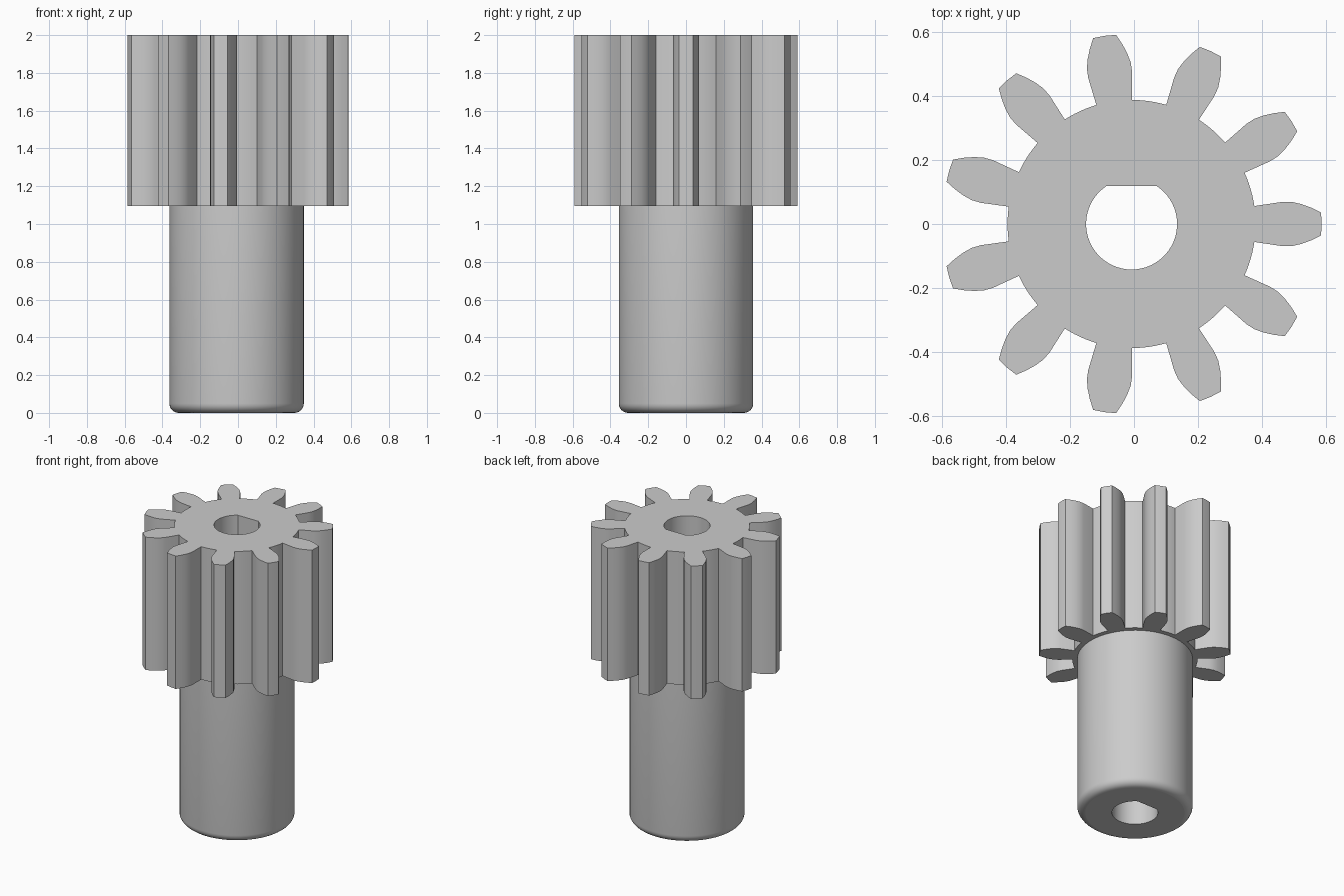
import bpy
import bmesh
from math import pi, sin, cos, asin, atan2, radians

cube = bpy.data.objects.get("Cube")
if cube:
    bpy.data.objects.remove(cube, do_unlink=True)

TEETH = 11
AXIS_X = -0.0075
SHAFT_R, ROOT_R, BORE_R = 0.356, 0.387, 0.142
FLAT_Y = 0.119
GEAR_Z, TOP_Z = 1.095, 2.0

steel = bpy.data.materials.new("grey steel")
steel.use_nodes = True
grey = (0.6, 0.6, 0.6, 1)
steel.diffuse_color = grey
steel.node_tree.nodes["Principled BSDF"].inputs["Base Color"].default_value = grey


def arc(radius, start, end, steps):
    """Points on an arc about the axis, both ends included."""
    angles = [start + (end - start) * i / steps for i in range(steps + 1)]
    return [(radius * cos(a), radius * sin(a)) for a in angles]


def prism(name, outline, z0, z1, foot_round=0):
    """Extrude a closed outline upward, optionally rounding its lower rim."""
    bm = bmesh.new()
    base = bm.faces.new([bm.verts.new((x, y, z0)) for x, y in outline])
    result = bmesh.ops.extrude_face_region(bm, geom=[base], use_keep_orig=True)
    for v in result["geom"]:
        if isinstance(v, bmesh.types.BMVert):
            v.co.z = z1
    bmesh.ops.recalc_face_normals(bm, faces=bm.faces)
    if foot_round:
        rim = [e for e in bm.edges if all(v.co.z == z0 for v in e.verts)]
        bmesh.ops.bevel(bm, geom=rim, offset=foot_round, segments=6,
                        profile=0.5, affect="EDGES")
    mesh = bpy.data.meshes.new(name)
    bm.to_mesh(mesh)
    bm.free()
    mesh.materials.append(steel)
    obj = bpy.data.objects.new(name, mesh)
    obj.location.x = AXIS_X
    bpy.context.collection.objects.link(obj)
    return obj


# Tooth outline: straight lower flank, curved upper flank, narrow tip
flank = [(0.383, 0.056), (0.47, 0.069), (0.50, 0.069), (0.53, 0.062),
         (0.56, 0.051), (0.591, 0.036)]
tooth = [(x, -y) for x, y in flank] + [(0.593, 0)] + flank[::-1]

# Gear outline: teeth joined by root arcs
pitch = 2 * pi / TEETH
base_angle = atan2(flank[0][1], flank[0][0])
gear_outline = []
for i in range(TEETH):
    a = i * pitch
    gear_outline += [(x * cos(a) - y * sin(a), x * sin(a) + y * cos(a)) for x, y in tooth]
    gear_outline += arc(ROOT_R, a + base_angle, a + pitch - base_angle, 6)[1:-1]

gear = prism("pinion_gear", gear_outline, GEAR_Z, TOP_Z)
shaft = prism("shaft", arc(SHAFT_R, 0, 2 * pi, 64)[:-1], 0, GEAR_Z, 0.05)

# D-shaped bore, flat towards the back
flat_angle = asin(FLAT_Y / BORE_R)
bore = prism("bore_cutter", arc(BORE_R, pi - flat_angle, 2 * pi + flat_angle, 48),
             -0.1, TOP_Z + 0.1)
bore.hide_render = True

for obj in (gear, shaft):
    cut = obj.modifiers.new("bore", "BOOLEAN")
    cut.operation = "DIFFERENCE"
    cut.solver = "EXACT"
    cut.object = bore
    bpy.ops.object.select_all(action="DESELECT")
    obj.select_set(True)
    bpy.context.view_layer.objects.active = obj
    bpy.ops.object.modifier_apply(modifier=cut.name)
    bpy.ops.object.shade_smooth_by_angle(angle=radians(25))
    # Keep the end faces perfectly flat
    for face in obj.data.polygons:
        if abs(face.normal.z) > 0.999:
            face.use_smooth = False

bpy.data.objects.remove(bore, do_unlink=True)
